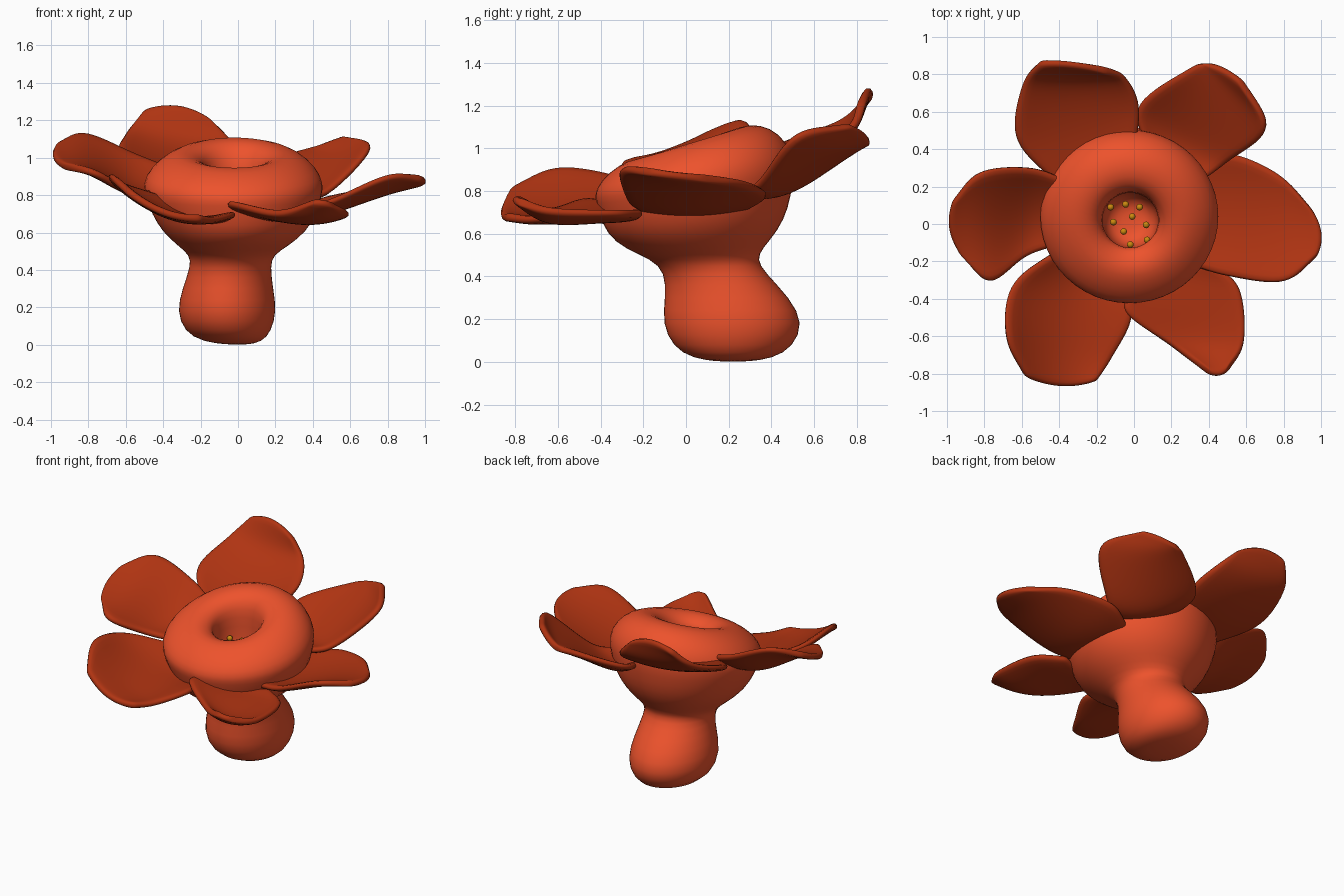
import bpy, math
from mathutils import Vector

if "Cube" in bpy.data.objects:
    bpy.data.objects.remove(bpy.data.objects["Cube"])


def material(name, rgb):
    m = bpy.data.materials.new(name)
    m.diffuse_color = (*rgb, 1)
    m.use_nodes = True
    m.node_tree.nodes["Principled BSDF"].inputs["Base Color"].default_value = m.diffuse_color
    return m


RED = material("bloom_red", (0.85, 0.085, 0.025))
DARK = material("petal_red", (0.43, 0.034, 0.006))
GOLD = material("stamen_gold", (0.6, 0.25, 0.005))


def make(name, verts, faces, mat, thickness=0):
    me = bpy.data.meshes.new(name)
    me.from_pydata(verts, [], faces)
    me.materials.append(mat)
    ob = bpy.data.objects.new(name, me)
    bpy.context.collection.objects.link(ob)
    if thickness:
        s = ob.modifiers.new("thick", 'SOLIDIFY')
        s.thickness = thickness
        s.offset = 0
    ob.modifiers.new("smooth", 'SUBSURF').levels = 1
    ob.modifiers["smooth"].render_levels = 1
    me.polygons.foreach_set("use_smooth", [True] * len(me.polygons))
    return ob


def loft(name, rings, mat, n=24):
    """Skin tilted ellipses (cx, cy, cz, rx, ry, slope of z along y)."""
    verts, faces = [], []
    for cx, cy, cz, rx, ry, s in rings:
        for i in range(n):
            a = math.tau * i / n
            y = ry * math.sin(a)
            verts.append((cx + rx * math.cos(a), cy + y, cz + s * y))
    for r in range(len(rings) - 1):
        for i in range(n):
            j = (i + 1) % n
            faces.append((r * n + i, r * n + j, (r + 1) * n + j, (r + 1) * n + i))
    faces.append(tuple(reversed(range(n))))
    faces.append(tuple(range((len(rings) - 1) * n, len(rings) * n)))
    return make(name, verts, faces, mat)


# Stalk, swollen bowl, rolled rim and hollow throat in one skin
loft("flower_body", [
    (0.0, 0.22, 0.0, 0.05, 0.06, 0), (-0.03, 0.22, 0.015, 0.16, 0.19, 0),
    (-0.055, 0.22, 0.07, 0.235, 0.285, 0), (-0.06, 0.22, 0.18, 0.27, 0.335, 0),
    (-0.055, 0.195, 0.30, 0.245, 0.295, 0), (-0.04, 0.135, 0.42, 0.215, 0.235, 0),
    (-0.035, 0.085, 0.48, 0.225, 0.25, 0), (-0.025, 0.035, 0.53, 0.30, 0.325, 0),
    (-0.02, 0.03, 0.605, 0.39, 0.405, 0.02),
    (-0.02, 0.04, 0.70, 0.445, 0.445, 0.04), (-0.025, 0.04, 0.79, 0.475, 0.465, 0.1),
    (-0.025, 0.04, 0.86, 0.49, 0.475, 0.15), (-0.025, 0.04, 0.94, 0.45, 0.44, 0.2),
    (-0.02, 0.04, 1.01, 0.36, 0.36, 0.25), (-0.02, 0.03, 1.035, 0.27, 0.27, 0.3),
    (-0.02, 0.02, 1.01, 0.19, 0.19, 0.4), (-0.02, 0.02, 0.955, 0.15, 0.145, 0.36),
    (-0.02, 0.02, 0.87, 0.15, 0.15, 0.1), (-0.02, 0.02, 0.74, 0.15, 0.15, 0),
    (-0.02, 0.02, 0.66, 0.11, 0.11, 0), (-0.02, 0.02, 0.65, 0.03, 0.03, 0)], RED)


def spline(p, t):
    """Catmull-Rom point at t in 0..1 along p."""
    p = [2 * p[0] - p[1]] + p + [2 * p[-1] - p[-2]]
    k = min(int(t * (len(p) - 3)), len(p) - 4)
    f = t * (len(p) - 3) - k
    a, b, c, d = p[k:k + 4]
    return 0.5 * (2 * b + (c - a) * f + (2 * a - 5 * b + 4 * c - d) * f**2
                  + (3 * b - a - 3 * c + d) * f**3)


def petal(name, left, right, sag, bulge=0.04, tip_lift=0, rows=14, cols=10):
    """Cupped sheet between a left and a right edge curve, rounded at the tip."""
    left, right = [[Vector(p) for p in e] for e in (left, right)]
    out = (left[3] + right[3] - left[2] - right[2]).normalized()
    verts, faces = [], []
    for i in range(rows + 1):
        t = i / rows
        l, r = spline(left, t), spline(right, t)
        for j in range(cols + 1):
            h = 1 - (2 * j / cols - 1) ** 2
            v = l.lerp(r, j / cols) + out * bulge * h * t * t
            v.z += h * (tip_lift * t**4 - sag * math.sin(math.pi * (0.15 + 0.85 * t)))
            verts.append(v)
    w = cols + 1
    for i in range(rows):
        for j in range(cols):
            a = i * w + j
            faces.append((a, a + w, a + w + 1, a + 1))
    make(name, verts, faces, DARK, 0.04)


# Six petals around the bowl, each given by its two edge curves
petal("petal_right",
      [(.3, .3, .73), (.5, .38, .79), (.77, .27, .84), (.95, .08, .86)],
      [(.3, -.22, .72), (.5, -.28, .77), (.8, -.31, .90), (.98, -.17, .89)], .06)
petal("petal_back_right",
      [(.08, .38, .85), (.02, .63, .92), (.29, .83, 1.02), (.38, .86, 1.03)],
      [(.35, .22, .80), (.5, .33, .83), (.71, .51, 1.06), (.57, .77, 1.11)], .07, .02)
petal("petal_back_left",
      [(-.4, .2, .90), (-.63, .45, 1.02), (-.6, .74, 1.13), (-.5, .87, 1.25)],
      [(0, .35, .92), (.03, .62, 1.0), (-.04, .78, 1.1), (-.15, .82, 1.21)],
      .05, .02, .035)
petal("petal_left",
      [(-.35, -.1, .80), (-.57, -.17, .82), (-.77, -.31, .92), (-.93, -.16, .95)],
      [(-.33, .22, .93), (-.55, .3, 1.02), (-.82, .28, 1.13), (-.97, .12, 1.07)], .07)
petal("petal_front_left",
      [(-.08, -.33, .67), (-.01, -.5, .70), (-.12, -.72, .67), (-.2, -.84, .68)],
      [(-.38, -.12, .78), (-.65, -.32, .87), (-.685, -.6, .91), (-.58, -.82, .81)],
      .10, .04, -.03)
petal("petal_front_right",
      [(.38, -.2, .70), (.56, -.33, .70), (.59, -.62, .71), (.50, -.78, .75)],
      [(0, -.32, .72), (-.05, -.47, .76), (.2, -.65, .71), (.41, -.8, .77)], .06, .02)

# Stamens: thin stalks with bead tips inside the throat
spots = [(-.125, .09), (-.045, .105), (.03, .09), (-.11, .01), (-.01, .04),
         (.065, -.005), (-.055, -.04), (.07, -.085), (-.02, -.11)]
for k, (x, y) in enumerate(spots):
    loft(f"stamen_stalk_{k + 1}",
         [(x, y, z, .009, .009, 0) for z in (.65, .72, .80)], GOLD, 8)
    bpy.ops.mesh.primitive_uv_sphere_add(segments=12, ring_count=8, radius=.018,
                                         location=(x, y, .81))
    tip = bpy.context.object
    tip.name = f"stamen_tip_{k + 1}"
    tip.data.materials.append(GOLD)
    bpy.ops.object.shade_smooth()
